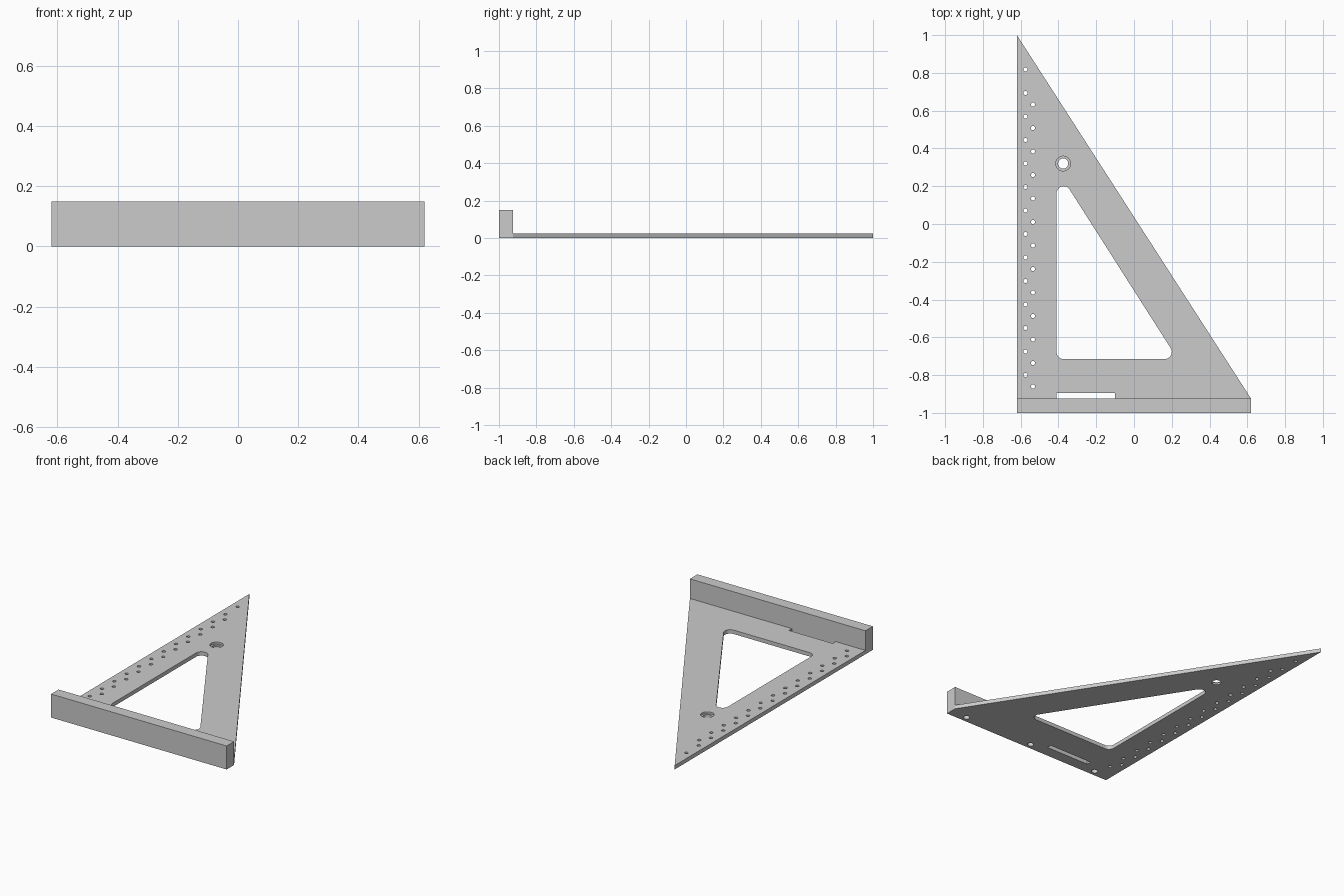
import bpy, bmesh
from math import radians, degrees, atan2, cos, sin

cube = bpy.data.objects.get("Cube")
if cube:
    bpy.data.objects.remove(cube, do_unlink=True)

W = 0.62          # half width
T = 0.025         # blade thickness
FENCE_Y = -0.925  # inner face of the fence

metal = bpy.data.materials.new("grey metal")
metal.use_nodes = True
GREY = (0.6, 0.6, 0.6, 1)
metal.diffuse_color = GREY
metal.node_tree.nodes["Principled BSDF"].inputs["Base Color"].default_value = GREY


def add_prism(bm, outline, z0, z1):
    """Extrude a counter-clockwise outline from z0 up to z1."""
    low = [bm.verts.new((x, y, z0)) for x, y in outline]
    high = [bm.verts.new((x, y, z1)) for x, y in outline]
    bm.faces.new(low[::-1])
    bm.faces.new(high)
    for i in range(len(low)):
        j = (i + 1) % len(low)
        bm.faces.new((low[i], low[j], high[j], high[i]))


def arc(cx, cy, r, a0, a1, steps):
    angles = [radians(a0 + (a1 - a0) * i / steps) for i in range(steps + 1)]
    return [(cx + r * cos(a), cy + r * sin(a)) for a in angles]


def circle(cx, cy, r, sides=32):
    return arc(cx, cy, r, 0, 360, sides)[:-1]


def rect(x0, x1, y0, y1):
    return [(x0, y0), (x1, y0), (x1, y1), (x0, y1)]


def make_object(name, prisms):
    bm = bmesh.new()
    for p in prisms:
        add_prism(bm, *p)
    mesh = bpy.data.meshes.new(name)
    bm.to_mesh(mesh)
    bm.free()
    mesh.materials.append(metal)
    ob = bpy.data.objects.new(name, mesh)
    bpy.context.collection.objects.link(ob)
    return ob


def boolean(target, tool, operation):
    mod = target.modifiers.new(operation.title(), 'BOOLEAN')
    mod.operation, mod.solver, mod.object = operation, 'EXACT', tool
    bpy.context.view_layer.objects.active = target
    bpy.ops.object.modifier_apply(modifier=mod.name)
    bpy.data.objects.remove(tool, do_unlink=True)


# Triangular blade joined to the upright fence
square = make_object("framing_square", [
    ([(-W, 1), (-W, -0.96), (W, -0.96), (W, FENCE_Y)], 0, T)])
fence = make_object("fence", [(rect(-W, W, -1, FENCE_Y), 0, 0.15)])
boolean(square, fence, 'UNION')

# Rounded triangular window, parallel to the blade's long edge
r = 0.0375
slant = degrees(atan2(2 * W, 1 - FENCE_Y))
left, bottom = -0.41 + r, -0.715 + r
window = (arc(left, 0.2 - r, r, slant, 180, 12)
          + arc(left, bottom, r, 180, 270, 8)
          + arc(0.2 - r, bottom, r, 270, 360 + slant, 12))

lo, hi = -0.02, 0.05
cuts = [(window, lo, hi)]

# Slot along the fence
cuts.append((rect(-0.41, -0.1, FENCE_Y, -0.895), lo, hi))

# Two staggered rows of marking holes
for x, y0, count in ((-0.575, 0.818, 14), (-0.535, 0.632, 13)):
    cuts += [(circle(x, y0 - 0.1244 * i, 0.011, 16), lo, hi) for i in range(count)]

# Hanging hole
cuts.append((circle(-0.375, 0.32, 0.027), lo, hi))

# Screw holes in the underside of the fence
cuts += [(circle(x, -0.9625, 0.019), lo, 0.1) for x in (-0.5, 0, 0.5)]
boolean(square, make_object("hole_cutter", cuts), 'DIFFERENCE')

# Counterbore around the hanging hole
bore = make_object("bore_cutter", [(circle(-0.375, 0.32, 0.039), T / 2, hi)])
boolean(square, bore, 'DIFFERENCE')

# Tidy flat areas and smooth the round walls
bm = bmesh.new()
bm.from_mesh(square.data)
bmesh.ops.dissolve_limit(bm, angle_limit=radians(0.5), verts=bm.verts[:], edges=bm.edges[:])
bm.to_mesh(square.data)
bm.free()
bpy.ops.object.select_all(action='DESELECT')
square.select_set(True)
bpy.context.view_layer.objects.active = square
bpy.ops.object.shade_smooth_by_angle(angle=radians(30))
